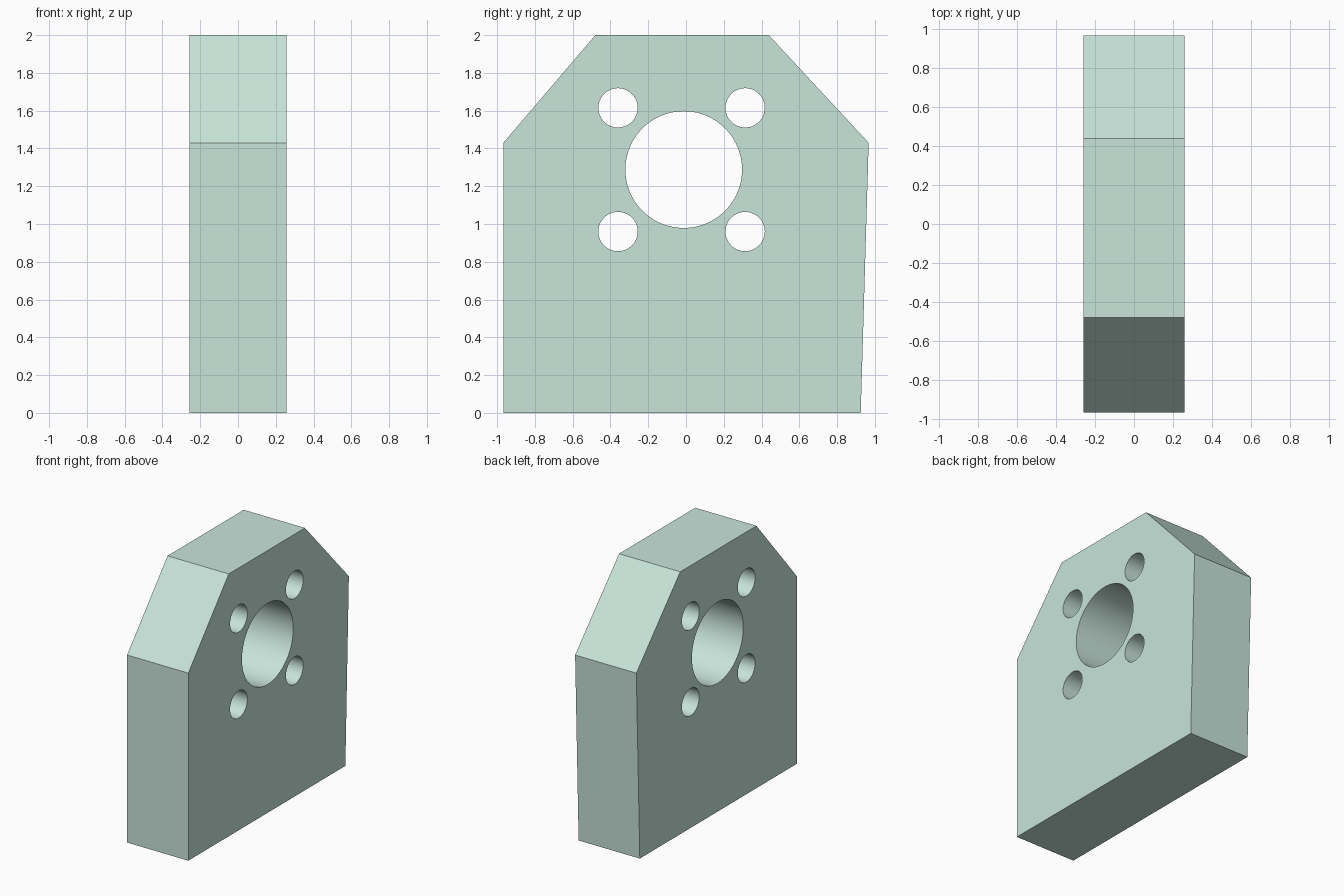
import bpy, bmesh
from math import radians, pi
from mathutils import Matrix

if "Cube" in bpy.data.objects:
    bpy.data.objects.remove(bpy.data.objects["Cube"])

HALF = 0.258  # half thickness along x

mat = bpy.data.materials.new("pale_green")
mat.diffuse_color = (0.58, 0.78, 0.70, 1)
mat.use_nodes = True
mat.node_tree.nodes["Principled BSDF"].inputs["Base Color"].default_value = mat.diffuse_color


def make_object(name, bm):
    bmesh.ops.recalc_face_normals(bm, faces=bm.faces)
    mesh = bpy.data.meshes.new(name)
    bm.to_mesh(mesh)
    bm.free()
    obj = bpy.data.objects.new(name, mesh)
    bpy.context.collection.objects.link(obj)
    return obj


# Plate: side profile (y, z) extruded along x
profile = [(-0.967, 0), (0.925, 0), (0.967, 1.43),
           (0.438, 2.0), (-0.48, 2.0), (-0.967, 1.43)]
bm = bmesh.new()
face = bm.faces.new([bm.verts.new((-HALF, y, z)) for y, z in profile])
ext = bmesh.ops.extrude_face_region(bm, geom=[face])
moved = [v for v in ext["geom"] if isinstance(v, bmesh.types.BMVert)]
bmesh.ops.translate(bm, verts=moved, vec=(2 * HALF, 0, 0))
plate = make_object("mounting_plate", bm)
plate.data.materials.append(mat)

# Hole cutters: central bore and four bolt holes
holes = [(-0.012, 1.288, 0.309, 96)]
holes += [(y, z, 0.104, 64) for y in (-0.36, 0.313) for z in (0.96, 1.615)]
bm = bmesh.new()
for y, z, r, sides in holes:
    place = Matrix.Translation((0, y, z)) @ Matrix.Rotation(pi / 2, 4, 'Y')
    bmesh.ops.create_cone(bm, cap_ends=True, segments=sides, radius1=r,
                          radius2=r, depth=4 * HALF, matrix=place)
cutter = make_object("hole_cutter", bm)
cutter.data.materials.append(mat)
cutter.hide_render = True

# Cut the holes, then drop the cutter
cut = plate.modifiers.new("holes", 'BOOLEAN')
cut.operation = 'DIFFERENCE'
cut.solver = 'EXACT'
cut.object = cutter
bpy.context.view_layer.objects.active = plate
plate.select_set(True)
bpy.ops.object.modifier_apply(modifier=cut.name)
bpy.data.objects.remove(cutter)

# Smooth bores, sharp outer edges
bpy.ops.object.shade_smooth_by_angle(angle=radians(20))
